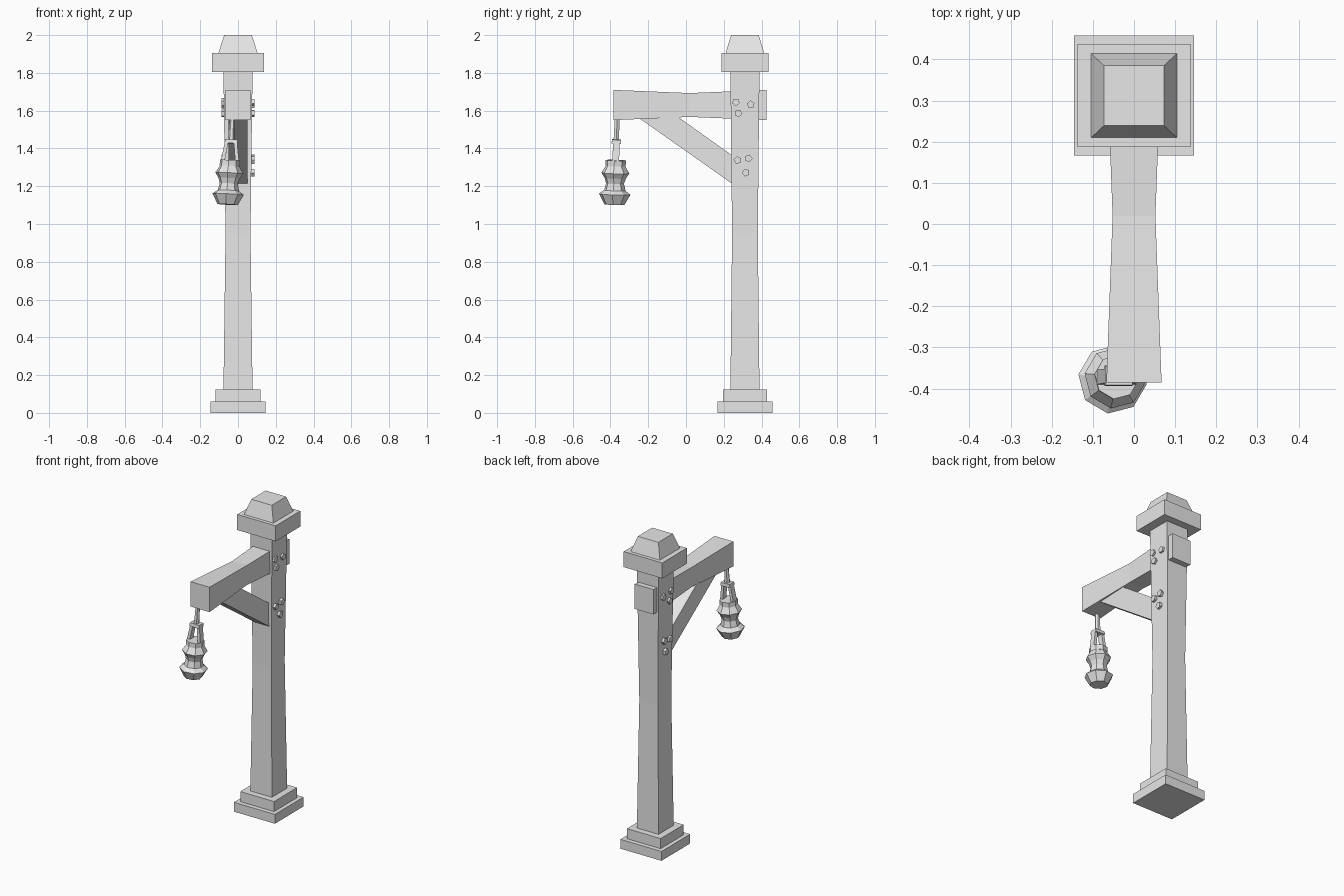
import bpy, bmesh, math
from mathutils import Vector, Matrix

cube = bpy.data.objects.get("Cube")
if cube:
    bpy.data.objects.remove(cube, do_unlink=True)

grey = bpy.data.materials.new("plain_grey")
grey.use_nodes = True
grey.diffuse_color = (0.8, 0.8, 0.8, 1)
grey.node_tree.nodes["Principled BSDF"].inputs["Base Color"].default_value = (0.8, 0.8, 0.8, 1)

POST_Y = 0.312


def finish(name, bm, matrix=Matrix()):
    bmesh.ops.recalc_face_normals(bm, faces=bm.faces)
    mesh = bpy.data.meshes.new(name)
    bm.to_mesh(mesh)
    bm.free()
    mesh.materials.append(grey)
    obj = bpy.data.objects.new(name, mesh)
    obj.matrix_world = matrix
    bpy.context.collection.objects.link(obj)
    return obj


def loft(name, rings, matrix=Matrix()):
    """Skin a list of equal-sized point rings and close both ends."""
    bm = bmesh.new()
    rows = [[bm.verts.new(p) for p in ring] for ring in rings]
    n = len(rows[0])
    for a, b in zip(rows, rows[1:]):
        for i in range(n):
            j = (i + 1) % n
            bm.faces.new((a[i], a[j], b[j], b[i]))
    bm.faces.new(rows[0][::-1])
    bm.faces.new(rows[-1])
    return finish(name, bm, matrix)


def rect(z, hx, hy, cx=0, cy=0):
    return [(cx + sx * hx, cy + sy * hy, z) for sx, sy in ((-1, -1), (1, -1), (1, 1), (-1, 1))]


def polygon(z, r, sides, turn=0):
    angles = [turn + math.tau * i / sides for i in range(sides)]
    return [(r * math.cos(a), r * math.sin(a), z) for a in angles]


# Post, stepped base and cap
at_post = Matrix.Translation((0, POST_Y, 0))
loft("base_lower", [rect(0, 0.146, 0.146), rect(0.06, 0.146, 0.146)], at_post)
loft("base_upper", [rect(0.06, 0.12, 0.117), rect(0.125, 0.12, 0.117)], at_post)
loft("post", [rect(0.125, 0.077, 0.077), rect(0.95, 0.066, 0.068), rect(1.81, 0.077, 0.077)], at_post)
loft("cap_block", [rect(1.805, 0.137, 0.125), rect(1.905, 0.137, 0.125)], at_post)
loft("cap_top", [rect(1.905, 0.104, 0.102), rect(2.0, 0.073, 0.073)], at_post)

# Cross arm runs right through the post and is thinner in the middle
along_y = Matrix.Translation((0, 0.02, 1.63)) @ Matrix.Rotation(-math.pi / 2, 4, "X")
loft("cross_arm", [rect(-0.405, 0.067, 0.08), rect(0, 0.052, 0.063), rect(0.405, 0.067, 0.08)], along_y)

# Diagonal brace, ends buried in the arm and the post
brace_side = [(-0.28, 1.583), (0.27, 1.195), (0.27, 1.345), (-0.07, 1.587)]
loft("brace", [[(x, y, z) for y, z in brace_side] for x in (-0.05, 0.05)])

# Five-sided bolts on both sides of the post
bolts = [(0.264, 1.645), (0.343, 1.633), (0.277, 1.586),
         (0.273, 1.338), (0.331, 1.347), (0.317, 1.272)]
for side, label in ((1, "left"), (-1, "right")):
    for i, (y, z) in enumerate(bolts):
        place = Matrix.Translation((side * 0.06, y, z)) @ Matrix.Rotation(side * math.pi / 2, 4, "Y")
        loft(f"bolt_{label}_{i + 1}",
             [polygon(0, 0.021, 5, i * 0.7), polygon(0.027, 0.021, 5, i * 0.7)], place)

# Lantern hangs slightly tilted; its local z runs from bottom to hanging point
foot, hook = Vector((-0.055, -0.379, 1.103)), Vector((-0.03, -0.365, 1.56))
tilt = Matrix.Translation(foot) @ Vector((0, 0, 1)).rotation_difference(hook - foot).to_matrix().to_4x4()
body = [(0, 0.054), (0.055, 0.084), (0.075, 0.057), (0.112, 0.048),
        (0.14, 0.057), (0.167, 0.075), (0.208, 0.05)]
loft("lantern_body", [polygon(z, r, 8, -0.14) for z, r in body], tilt)
loft("lantern_collar", [polygon(z, 0.054, 8, -0.14) for z in (0.205, 0.235)], tilt)

# Handle straps, top bar and hanging rod
for side, label in ((1, "left"), (-1, "right")):
    loft(f"handle_strap_{label}",
         [rect(0.23, 0.01, 0.018, side * 0.038), rect(0.335, 0.009, 0.017, side * 0.023)], tilt)
loft("handle_bar", [rect(0.325, 0.034, 0.025), rect(0.345, 0.032, 0.023)], tilt)
loft("hanging_rod", [polygon(0.335, 0.017, 6), polygon(0.465, 0.014, 6)], tilt)
